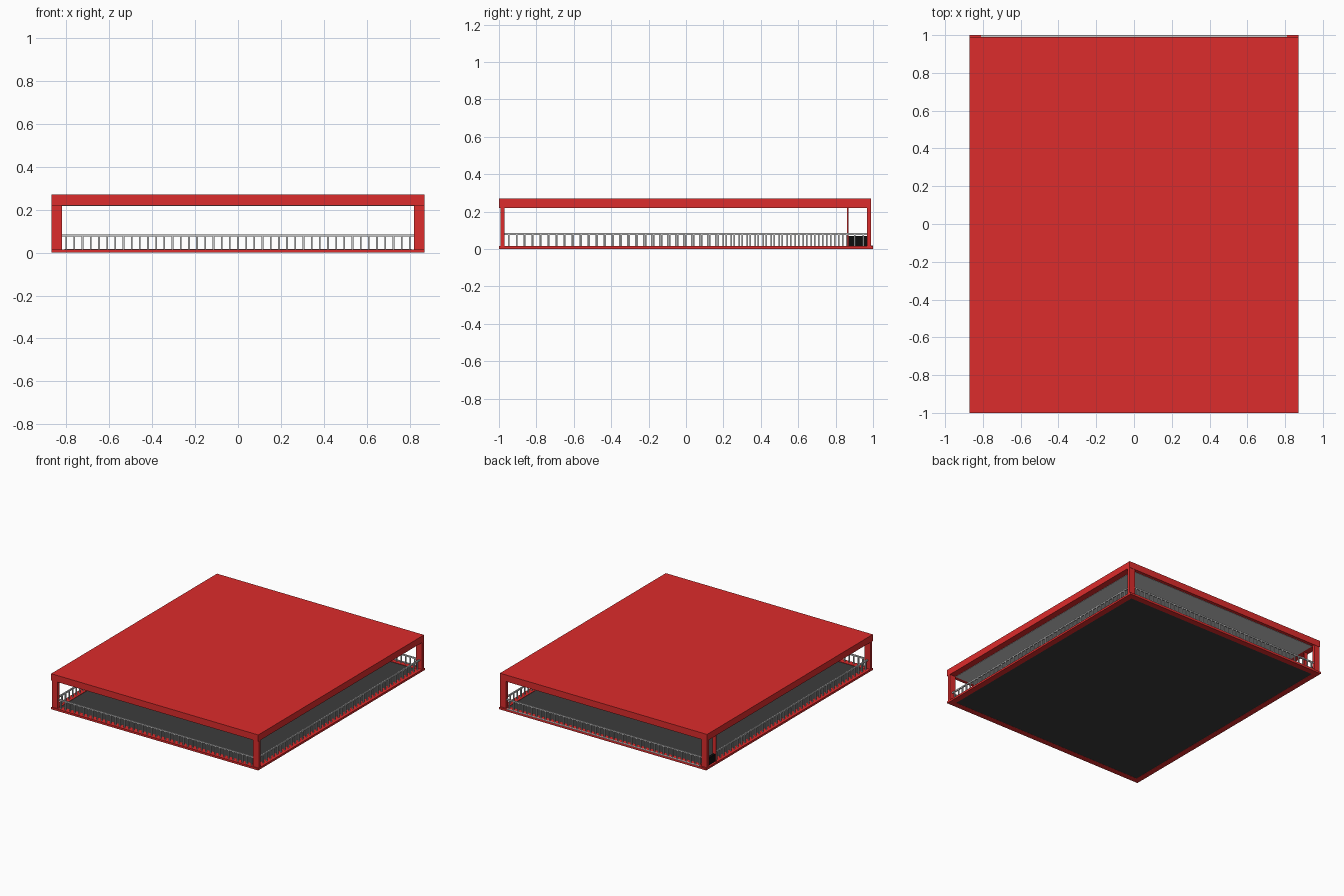
import bpy, bmesh
from mathutils import Matrix, Vector

if "Cube" in bpy.data.objects:
    bpy.data.objects.remove(bpy.data.objects["Cube"])


def material(name, c):
    m = bpy.data.materials.new(name)
    m.diffuse_color = (*c, 1)
    m.use_nodes = True
    m.node_tree.nodes["Principled BSDF"].inputs["Base Color"].default_value = m.diffuse_color
    return m


RED = material("red_paint", (0.72, 0.025, 0.025))
DARK = material("dark_floor", (0.045, 0.045, 0.045))
BLACK = material("black_panel", (0.004, 0.004, 0.004))


def boxes(name, spans, mat=None):
    """One object from boxes given as (x0, x1, y0, y1, z0, z1)."""
    bm = bmesh.new()
    for x0, x1, y0, y1, z0, z1 in spans:
        centre = Vector(((x0 + x1) / 2, (y0 + y1) / 2, (z0 + z1) / 2))
        size = Matrix.Diagonal((x1 - x0, y1 - y0, z1 - z0, 1))
        bmesh.ops.create_cube(bm, size=1, matrix=Matrix.Translation(centre) @ size)
    me = bpy.data.meshes.new(name)
    bm.to_mesh(me)
    bm.free()
    ob = bpy.data.objects.new(name, me)
    bpy.context.collection.objects.link(ob)
    if mat:
        me.materials.append(mat)
    return ob


X, Y0, Y1 = 0.87, -1.0, 0.99
BASE, RAIL, CEIL, TOP = 0.015, 0.085, 0.22, 0.27

# Roof slab with grey ceiling panel
boxes("roof", [(-X, X, Y0, Y1, CEIL, TOP)], RED)
boxes("ceiling", [(-0.82, 0.82, -0.97, 0.965, CEIL - 0.002, CEIL + 0.01)])

# Base frame and dark floor
F = 0.045
boxes("base_frame", [
    (-X, X, -1, -1 + F, 0, BASE), (-X, X, 1 - F, 1, 0, BASE),
    (-X, -X + F, -1 + F, 1 - F, 0, BASE), (X - F, X, -1 + F, 1 - F, 0, BASE)], RED)
boxes("floor", [(-X + F, X - F, -1 + F, 1 - F, 0.001, 0.012)], DARK)
boxes("rear_sill", [(-0.81, 0.81, 0.988, 1.0, BASE, BASE + 0.003)])

# Corner posts
for label, y0, y1 in (("front", -0.993, -0.97), ("back", 0.968, 0.988)):
    for side, x0, x1 in (("left", -X, -0.82), ("right", 0.82, X)):
        boxes(f"{label}_{side}_post", [(x0, x1, y0, y1, BASE, CEIL)], RED)


# Railings: top rail and evenly spaced balusters
def railing(name, start, end, pos, along_x, count):
    t, w = 0.005, 0.004

    def span(a0, a1, half, z0, z1):
        b = (pos - half, pos + half)
        return (a0, a1, *b, z0, z1) if along_x else (*b, a0, a1, z0, z1)

    parts = [span(start, end, t, RAIL - 0.01, RAIL)]
    for i in range(count):
        c = start + (end - start) * (i + 0.5) / count
        parts.append(span(c - w, c + w, w, BASE, RAIL - 0.01))
    boxes(name, parts)


railing("front_railing", -0.82, 0.82, -0.981, True, 43)
railing("back_railing", -0.82, 0.82, 0.978, True, 43)
railing("right_railing", -0.97, 0.968, 0.845, False, 45)
railing("left_railing", -0.97, 0.86, -0.845, False, 43)

# Black gate and its slim post at the rear of the left side
boxes("gate_post", [(-0.86, -0.83, 0.86, 0.868, BASE, CEIL)], RED)
boxes("gate_panel", [(-0.855, -0.835, 0.868, 0.968, BASE, 0.07)], BLACK)
